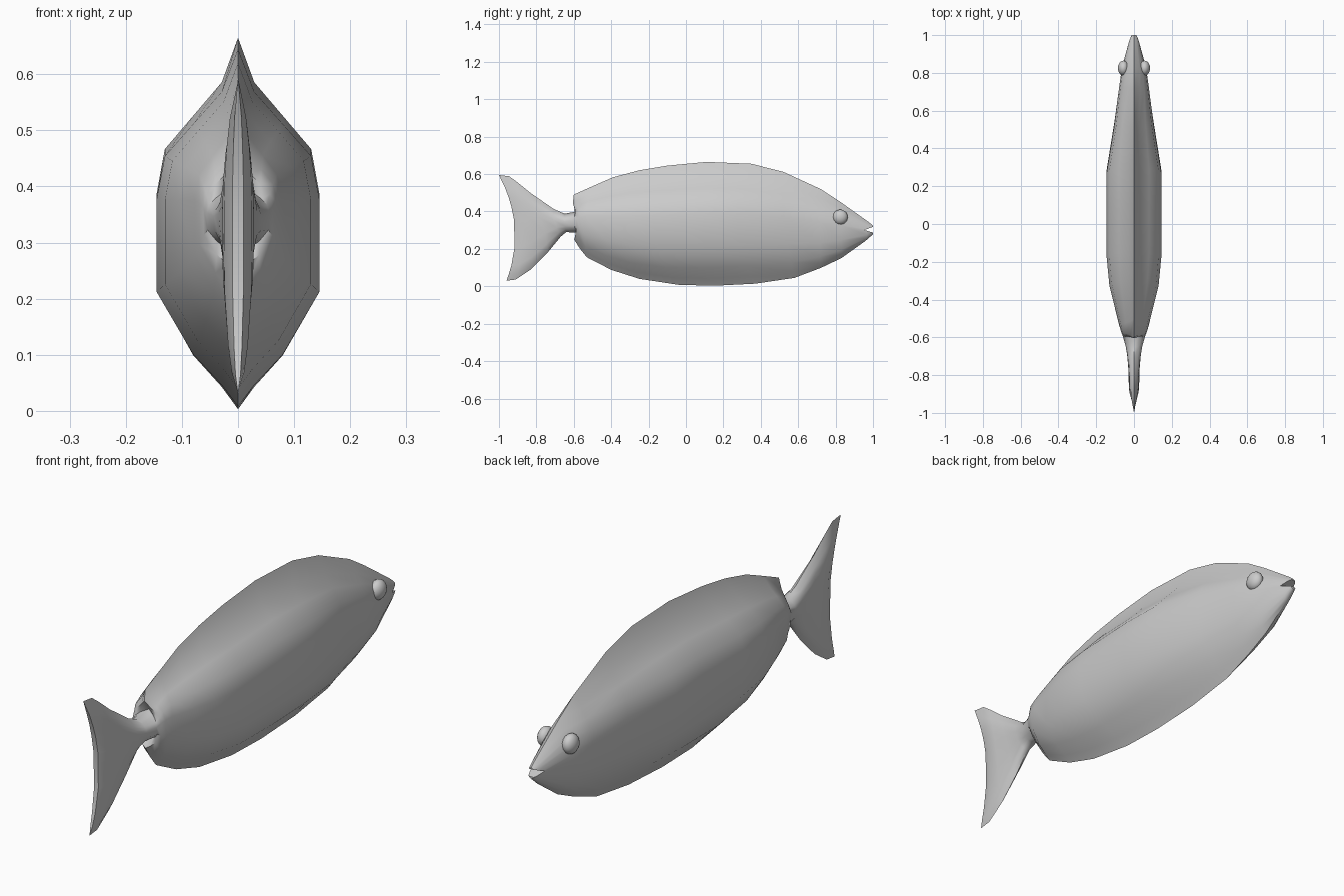
import bpy, bmesh, math

if "Cube" in bpy.data.objects:
    bpy.data.objects.remove(bpy.data.objects["Cube"])

# Half cross-section from belly keel (t=0) to back ridge (t=1)
T = [0, .06, .145, .32, .58, .70, .79, .88, 1]
KEELED = [0, .20, .55, 1, 1, .90, .55, .20, 0]
ROUND = [0, .45, .70, .96, 1, .93, .80, .58, 0]

# Rings: top y, top z, bottom y, bottom z, middle y, half width, roundness
RINGS = [
    (1.0, .325, 1.0, .278, 1.0, .015, 1),
    (.975, .345, .96, .243, .97, .025, 1),
    (.82, .455, .83, .150, .83, .064, .7),
    (.72, .520, .72, .098, .72, .079, .5),
    (.52, .612, .58, .045, .53, .104, .2),
    (.35, .655, .37, .014, .27, .145, 0),
    (.11, .665, .15, .003, .11, .145, 0),
    (-.10, .645, -.04, .008, -.17, .145, 0),
    (-.25, .620, -.25, .040, -.33, .130, 0),
    (-.39, .583, -.40, .088, -.43, .105, 0),
    (-.50, .535, -.53, .155, -.54, .077, .1),
    (-.60, .490, -.57, .205, -.565, .069, .2),
    (-.605, .445, -.598, .250, -.585, .062, .4),
    (-.575, .402, -.57, .285, -.605, .056, .8),
    (-.65, .388, -.64, .290, -.65, .043, 1),
    (-.71, .415, -.67, .265, -.70, .035, 1),
    (-.83, .498, -.74, .180, -.77, .029, 1),
    (-.90, .555, -.83, .090, -.83, .028, 1),
    (-.945, .588, -.91, .036, -.88, .025, 1),
    (-1.0, .595, -.96, .030, -.915, .010, 1),
]


def smooth(obj, angle):
    bpy.ops.object.select_all(action='DESELECT')
    obj.select_set(True)
    bpy.context.view_layer.objects.active = obj
    bpy.ops.object.shade_smooth_by_angle(angle=math.radians(angle))


def mesh_object(name, bm):
    bmesh.ops.recalc_face_normals(bm, faces=bm.faces)
    mesh = bpy.data.meshes.new(name)
    bm.to_mesh(mesh)
    bm.free()
    obj = bpy.data.objects.new(name, mesh)
    bpy.context.collection.objects.link(obj)
    return obj


# Body and tail lofted as one skin
bm = bmesh.new()
loops = []
for ty, tz, by, bz, my, w, rnd in RINGS:
    bow = my - (ty + by) / 2
    half = []
    for t, k, r in zip(T, KEELED, ROUND):
        y = by + (ty - by) * t + bow * 4 * t * (1 - t)
        half.append((w * (k + (r - k) * rnd), y, bz + (tz - bz) * t))
    ring = half + [(-x, y, z) for x, y, z in reversed(half[1:-1])]
    loops.append([bm.verts.new(c) for c in ring])
n = len(loops[0])
for a, b in zip(loops, loops[1:]):
    for i in range(n):
        j = (i + 1) % n
        bm.faces.new((a[i], a[j], b[j], b[i]))
# End caps bridged across the mirror line
for ring in (loops[0], loops[-1]):
    h = n // 2
    bm.faces.new((ring[0], ring[1], ring[n - 1]))
    for i in range(1, h - 1):
        bm.faces.new((ring[i], ring[i + 1], ring[n - i - 1], ring[n - i]))
    bm.faces.new((ring[h - 1], ring[h], ring[h + 1]))
body = mesh_object("fish_body", bm)

# Mouth notch cut with a wedge
bm = bmesh.new()
left, right = [[bm.verts.new((x, y, z)) for y, z in
                ((.953, .301), (1.03, .328), (1.03, .278))] for x in (-.2, .2)]
bm.faces.new(left)
bm.faces.new(right)
for i in range(3):
    j = (i + 1) % 3
    bm.faces.new((left[i], left[j], right[j], right[i]))
cutter = mesh_object("mouth_cutter", bm)
cutter.hide_render = True
mod = body.modifiers.new("mouth", 'BOOLEAN')
mod.operation = 'DIFFERENCE'
mod.solver = 'EXACT'
mod.object = cutter
bpy.context.view_layer.objects.active = body
bpy.ops.object.modifier_apply(modifier=mod.name)
bpy.data.objects.remove(cutter)
smooth(body, 50)

# Bulging eyes
for side, name in ((1, "right_eye"), (-1, "left_eye")):
    bpy.ops.mesh.primitive_uv_sphere_add(segments=20, ring_count=12, radius=1,
                                         location=(side * .056, .825, .37))
    eye = bpy.context.object
    eye.name = name
    eye.scale = (.029, .04, .04)
    smooth(eye, 60)
